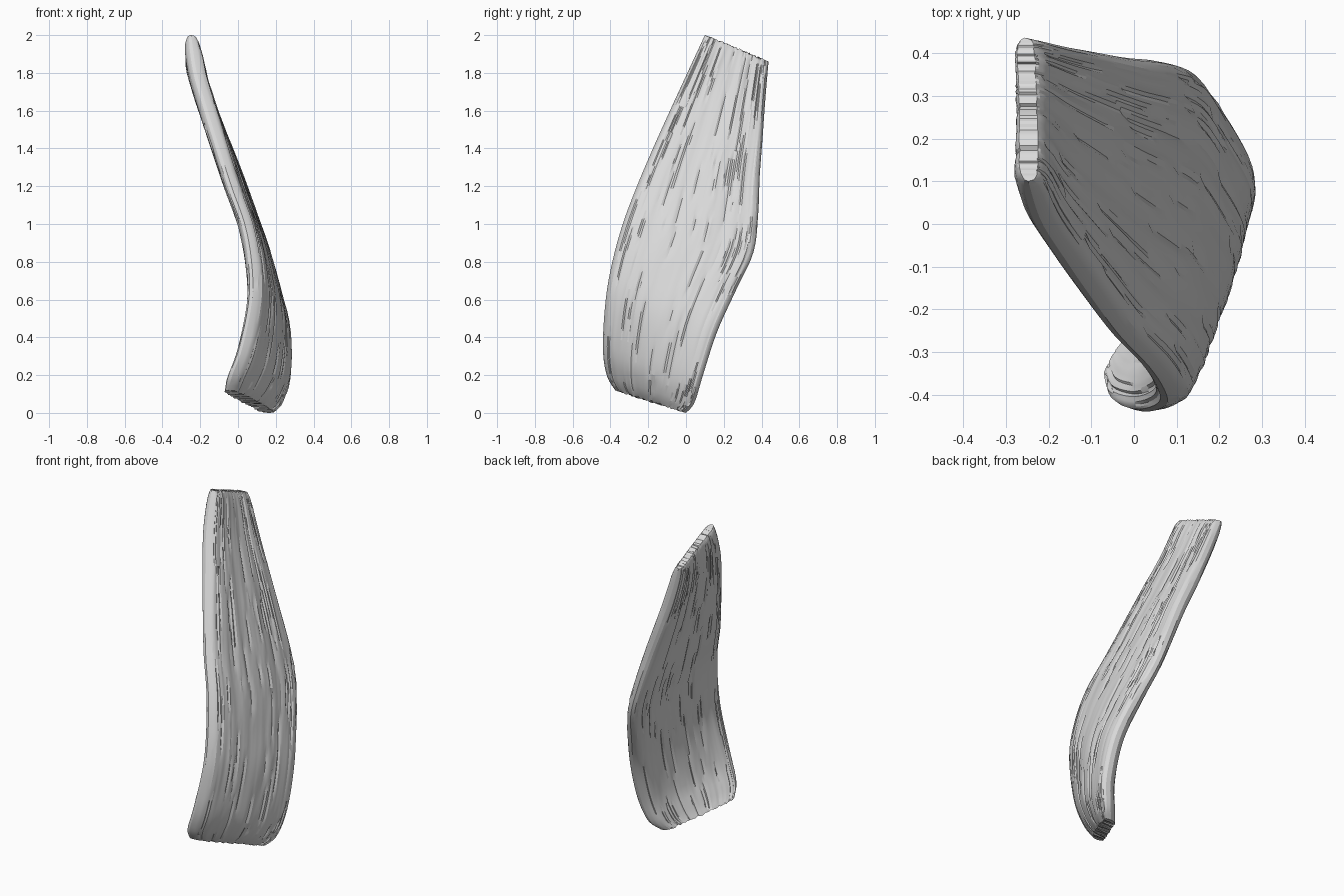
import bpy, bmesh, math, random
from mathutils import Vector, noise

if "Cube" in bpy.data.objects:
    bpy.data.objects.remove(bpy.data.objects["Cube"])

random.seed(4)

# Stations from foot to tip: front edge (x, y, z), back edge (x, y, z), half thickness
STATIONS = [
    (-.050, -.375, .12, .165, .00, .00, .038),
    (-.030, -.42, .20, .205, .045, .055, .047),
    (.025, -.44, .35, .240, .09, .20, .049),
    (.075, -.425, .60, .235, .165, .43, .049),
    (.072, -.39, .80, .180, .265, .65, .049),
    (.036, -.335, 1.0, .120, .357, .85, .049),
    (-.035, -.26, 1.2, .052, .382, 1.05, .050),
    (-.098, -.175, 1.4, -.022, .39, 1.25, .051),
    (-.160, -.085, 1.6, -.105, .405, 1.45, .050),
    (-.218, .007, 1.8, -.187, .42, 1.66, .046),
    (-.248, .10, 2.0, -.256, .437, 1.86, .038),
]
ROWS, COLS = 44, 64


def station(s):
    """Smoothly interpolated station at s in 0..1."""
    n = len(STATIONS) - 1
    i = min(int(s * n), n - 1)
    u = s * n - i
    p = [STATIONS[max(0, min(n, i + k))] for k in (-1, 0, 1, 2)]
    return [.5 * (2 * b + (c - a) * u + (2 * a - 5 * b + 4 * c - d) * u * u
                  + (3 * b - a - 3 * c + d) * u ** 3) for a, b, c, d in zip(*p)]


def grain(t, s, side):
    """Long ridges and sharp narrow splits that follow the length of the slab."""
    a = noise.noise(Vector((t * 9, s * 2.5, side * 7)))
    b = noise.noise(Vector((t * 43, s * 5, 20 + side * 7)))
    split = -.008 if b > .27 else 0
    return .006 * a + .004 * b + split


def section(s):
    """Closed cross-section: outer face front to back, then inner face back to front."""
    fx, fy, fz, bx, by, bz, half = station(s)
    bulge = .035 * max(0, 1 - s * 1.3) + .005
    tip = max(0, (s - .95) / .05)
    half *= math.sqrt(1 - .72 * tip * tip)  # rounded tip
    foot = min(1, .25 + s * 5)
    ring = []
    for side in (1, -1):
        width = .06 if side > 0 else .13  # inner edges are more bevelled
        arch = bulge * (foot if side > 0 else .5 * foot - .15 * (1 - foot))
        for j in range(COLS + 1):
            if side < 0 and j in (0, COLS):
                continue
            t = j / COLS if side > 0 else 1 - j / COLS
            t -= .05 * math.sin(2 * math.pi * t)
            edge = min(t, 1 - t)
            round_off = math.sqrt(max(0, 1 - max(0, 1 - edge / width) ** 2))
            x = fx + (bx - fx) * t + arch * math.sin(math.pi * t)
            x += side * round_off * (half + grain(t, s, side) * (1 - .6 * tip))
            y = fy + (by - fy) * t
            z = fz + (bz - fz) * t
            if s in (0, 1):  # ragged ends
                z += random.uniform(-.005, .005) * min(1, edge * 8)
            ring.append((x, y, max(0, min(2, z))))
    return ring


# Bark slab
bm = bmesh.new()
levels = sorted([i / ROWS for i in range(ROWS + 1)] + [.985, .994])
rings = [[bm.verts.new(co) for co in section(s)] for s in levels]
for low, high in zip(rings, rings[1:]):
    n = len(low)
    for j in range(n):
        k = (j + 1) % n
        bm.faces.new((low[j], low[k], high[k], high[j]))

# Broken ends: strips joining the outer and inner faces
for ring in (rings[0], rings[-1]):
    n = len(ring)
    for j in range(COLS):
        quad = [ring[j], ring[j + 1], ring[(n - j - 1) % n], ring[(n - j) % n]]
        unique = list(dict.fromkeys(quad))
        if len(unique) > 2:
            bm.faces.new(unique)
bmesh.ops.recalc_face_normals(bm, faces=bm.faces)
mesh = bpy.data.meshes.new("bark_slab")
bm.to_mesh(mesh)
bm.free()
slab = bpy.data.objects.new("bark_slab", mesh)
bpy.context.collection.objects.link(slab)

# Plain pale grey
grey = bpy.data.materials.new("pale_grey")
grey.diffuse_color = (.7, .7, .7, 1)
grey.use_nodes = True
grey.node_tree.nodes["Principled BSDF"].inputs["Base Color"].default_value = grey.diffuse_color
mesh.materials.append(grey)

bpy.context.view_layer.objects.active = slab
slab.select_set(True)
bpy.ops.object.shade_smooth_by_angle(angle=math.radians(20))
